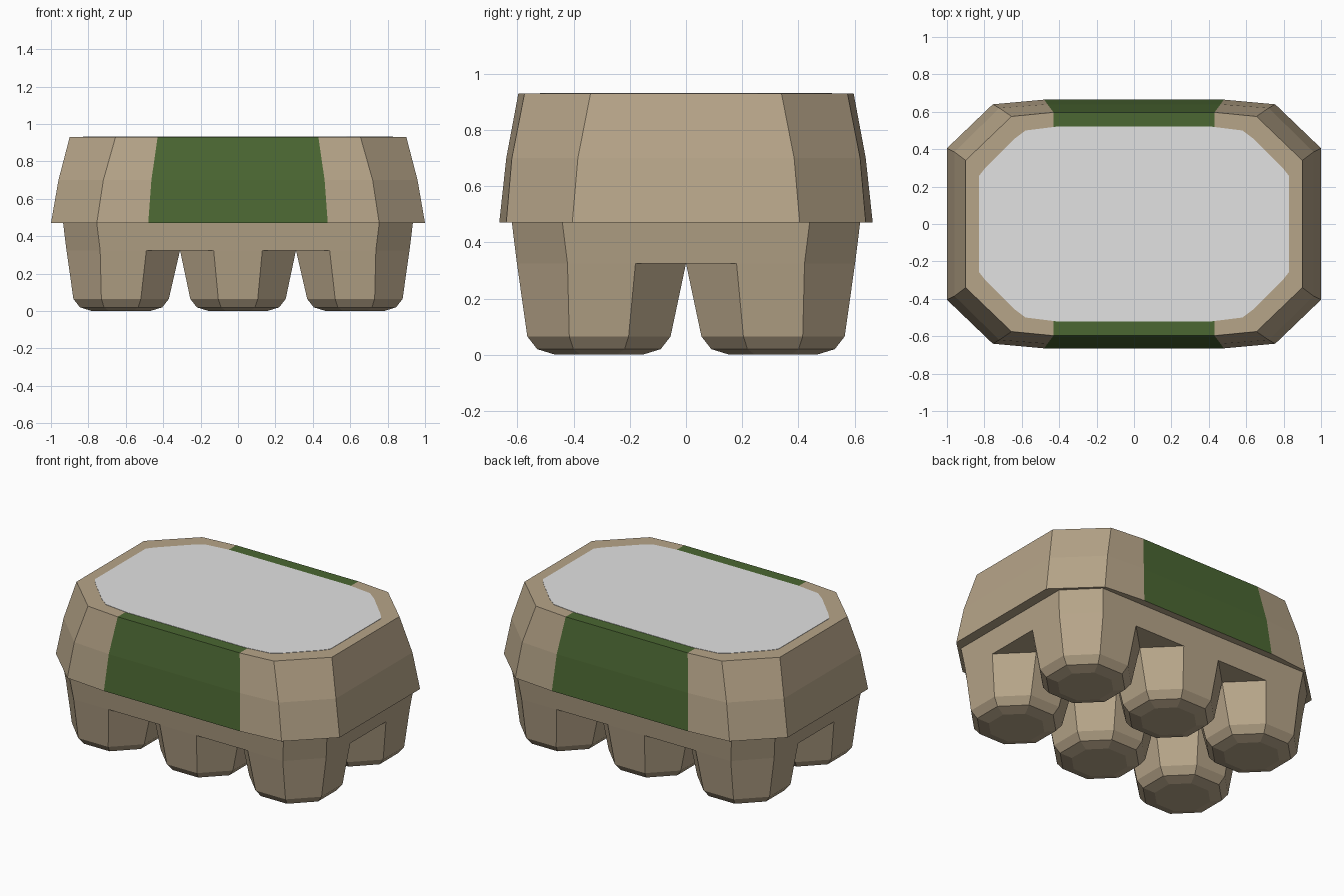
import bpy, bmesh

if "Cube" in bpy.data.objects:
    bpy.data.objects.remove(bpy.data.objects["Cube"])


def material(name, rgb):
    m = bpy.data.materials.new(name)
    m.diffuse_color = (*rgb, 1)
    m.use_nodes = True
    m.node_tree.nodes["Principled BSDF"].inputs["Base Color"].default_value = m.diffuse_color
    return m


CARD = material("tan cardboard", (0.47, 0.375, 0.25))
GREEN = material("green band", (0.070, 0.135, 0.032))
LABEL = material("light grey label", (0.76, 0.76, 0.76))


def mirrored(quarter):
    """Closed loop from the points of the +x +y quarter, listed counter-clockwise."""
    q = list(quarter)
    return (q + [(-x, y) for x, y in reversed(q)]
            + [(-x, -y) for x, y in q] + [(x, -y) for x, y in reversed(q)])


def octagon(x0, x1, y0, y1, c):
    return [(x1, y0 + c), (x1, y1 - c), (x1 - c, y1), (x0 + c, y1),
            (x0, y1 - c), (x0, y0 + c), (x0 + c, y0), (x1 - c, y0)]


def loft(name, levels, mats, caps=(True, True), rule=None, split_top=None):
    """Stack of (z, loop) levels joined by flat faces."""
    bm = bmesh.new()
    rings = [[bm.verts.new((x, y, z)) for x, y in loop] for z, loop in levels]
    n = len(rings[0])
    for a, b in zip(rings, rings[1:]):
        for i in range(n):
            j = (i + 1) % n
            bm.faces.new((a[i], a[j], b[j], b[i]))
    if caps[0]:
        bm.faces.new(rings[0][::-1])
    if caps[1]:
        for idx in split_top or [range(n)]:
            bm.faces.new([rings[-1][i] for i in idx])
    bmesh.ops.recalc_face_normals(bm, faces=bm.faces)
    if rule:
        for f in bm.faces:
            f.material_index = rule(f)
    me = bpy.data.meshes.new(name)
    bm.to_mesh(me)
    bm.free()
    for m in mats:
        me.materials.append(m)
    ob = bpy.data.objects.new(name, me)
    bpy.context.collection.objects.link(ob)
    return ob


# Lid: bulging eight-sided cover with a green band across the middle
lid_levels = [
    (0.47, mirrored([(1.0, 0.405), (0.755, 0.64), (0.48, 0.665)])),
    (0.70, mirrored([(0.96, 0.385), (0.72, 0.62), (0.463, 0.64)])),
    (0.93, mirrored([(0.90, 0.34), (0.655, 0.575), (0.43, 0.597)])),
]


def band_rule(f):
    return int(all(abs(v.co.x) < 0.5 for v in f.verts))


loft("lid", lid_levels, [CARD, GREEN], rule=band_rule,
     split_top=[(11, 0, 1, 2, 9, 10), (2, 3, 8, 9), (3, 4, 5, 6, 7, 8)])

# Top label: thin plate with softened corners
label = mirrored([(0.83, 0.255), (0.795, 0.30), (0.64, 0.455), (0.58, 0.50), (0.42, 0.52)])
loft("top_label", [(0.929, label), (0.932, label)], [LABEL])

# Tray band under the lid
X, Y, CUT = 0.917, 0.602, 0.18
loft("tray", [(0.325, octagon(-X, X, -Y, Y, CUT)),
              (0.47, octagon(-0.935, 0.935, -0.62, 0.62, CUT))], [CARD])

# Six egg cups: tapered octagons with rounded feet
for col, (x0, x1) in enumerate([(-X, -0.31), (-0.31, 0.31), (0.31, X)]):
    for row, (y0, y1) in enumerate([(-Y, 0), (0, Y)]):
        cx = (-0.625, 0, 0.625)[col]
        cy = (-0.31, 0.31)[row]
        levels = [(z, octagon(cx - h, cx + h, cy - h, cy + h, h * 0.586))
                  for z, h in ((0, 0.155), (0.02, 0.22), (0.065, 0.255))]
        levels.append((0.325, octagon(x0, x1, y0, y1, CUT)))
        loft(f"egg_cup_{col + 1}_{row + 1}", levels, [CARD], caps=(True, False))
